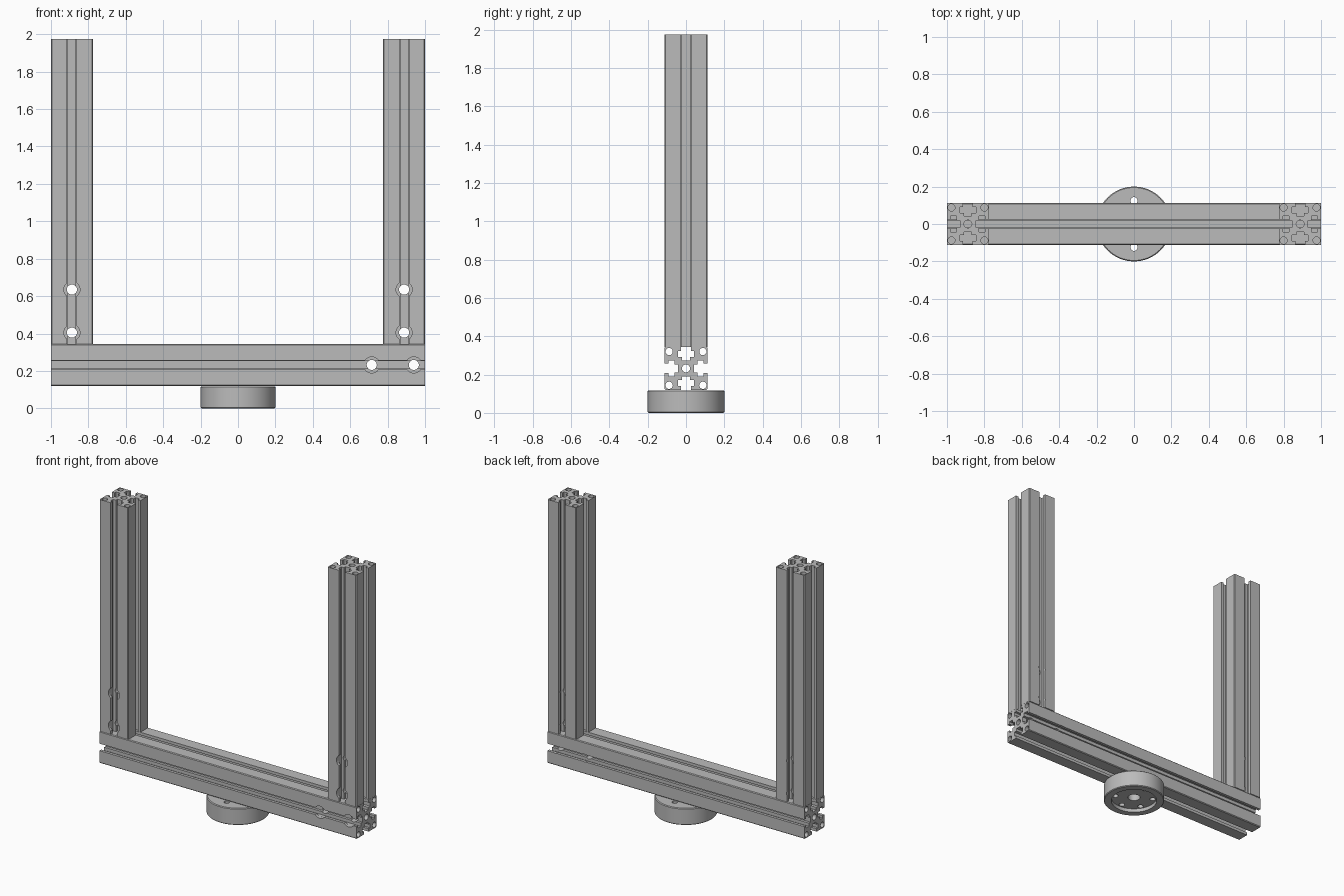
import bpy
import bmesh
from math import sin, cos, pi, radians
from mathutils import Matrix, Vector

cube = bpy.data.objects.get("Cube")
if cube:
    bpy.data.objects.remove(cube, do_unlink=True)

HALF = 0.112          # half width of the slotted rail
BEAM_Z = 0.232        # height of the beam's axis
POST_X = 0.888
POST_BASE, POST_TOP = 0.345, 1.975

metal = bpy.data.materials.new("grey aluminium")
metal.use_nodes = True
colour = (0.5, 0.5, 0.5, 1)
metal.diffuse_color = colour
metal.node_tree.nodes["Principled BSDF"].inputs["Base Color"].default_value = colour


def make_object(name, bm):
    bmesh.ops.recalc_face_normals(bm, faces=bm.faces)
    mesh = bpy.data.meshes.new(name)
    bm.to_mesh(mesh)
    bm.free()
    mesh.materials.append(metal)
    obj = bpy.data.objects.new(name, mesh)
    bpy.context.collection.objects.link(obj)
    return obj


def circle(cx, cy, r, n=24):
    return [(cx + r * cos(2 * pi * i / n), cy + r * sin(2 * pi * i / n)) for i in range(n)]


def rail_loops():
    """Outline of a four-slot rail, with its corner and centre bores."""
    c = HALF - 0.005
    slot = [(0.025, HALF), (0.025, 0.092), (0.042, 0.092),
            (0.042, 0.06), (0.02, 0.06), (0.02, 0.042)]
    side = [(c, HALF)] + slot + [(-x, y) for x, y in reversed(slot)] + [(-c, HALF)]
    outline = []
    for k in range(4):
        turn = Matrix.Rotation(k * pi / 2, 2)
        outline += [tuple(turn @ Vector(p)) for p in side]
    bores = [circle(sx * 0.088, sy * 0.088, 0.019) for sx in (-1, 1) for sy in (-1, 1)]
    return [outline, circle(0, 0, 0.021)] + bores


def rail(name, length, matrix):
    bm = bmesh.new()
    edges = []
    for loop in rail_loops():
        verts = [bm.verts.new((x, y, 0)) for x, y in loop]
        edges += [bm.edges.new((v, verts[i - 1])) for i, v in enumerate(verts)]
    bmesh.ops.triangle_fill(bm, edges=edges, use_beauty=True, normal=(0, 0, 1))
    grown = bmesh.ops.extrude_face_region(bm, geom=bm.faces[:], use_keep_orig=True)
    top = [g for g in grown["geom"] if isinstance(g, bmesh.types.BMVert)]
    bmesh.ops.translate(bm, verts=top, vec=(0, 0, length))
    bmesh.ops.transform(bm, matrix=matrix, verts=bm.verts)
    return make_object(name, bm)


def lathe(bm, profile, matrix=Matrix(), steps=32):
    """Turn a closed (radius, height) profile around the local z axis."""
    rings = []
    for i in range(steps):
        a = 2 * pi * i / steps
        rings.append([bm.verts.new(matrix @ Vector((r * cos(a), r * sin(a), z)))
                      for r, z in profile])
    n = len(profile)
    for i in range(steps):
        a, b = rings[i - 1], rings[i]
        for j in range(n):
            k = (j + 1) % n
            bm.faces.new((a[j], b[j], b[k], a[k]))


def cut(obj, bm):
    """Subtract a cutter mesh from the part and keep the result."""
    cutter = make_object("cutter", bm)
    cutter.hide_render = True
    mod = obj.modifiers.new("holes", "BOOLEAN")
    mod.operation = "DIFFERENCE"
    mod.solver = "EXACT"
    mod.object = cutter
    bpy.context.view_layer.update()
    graph = bpy.context.evaluated_depsgraph_get()
    result = bpy.data.meshes.new_from_object(obj.evaluated_get(graph))
    obj.modifiers.clear()
    obj.data = result
    bpy.data.objects.remove(cutter, do_unlink=True)


def bolt_holes(obj, places):
    """Counterbored holes from front to back."""
    bm = bmesh.new()
    for x, z in places:
        # local z runs from the front towards the back
        m = Matrix.Translation((x, 0, z)) @ Matrix.Rotation(-pi / 2, 4, "X")
        steps = [(0.043, -0.13), (0.043, -0.085), (0.027, -0.085), (0.027, 0.13)]
        rings = [[bm.verts.new(m @ Vector((px, py, h))) for px, py in circle(0, 0, r, 32)]
                 for r, h in steps]
        for a, b in zip(rings, rings[1:]):
            for i in range(len(a)):
                bm.faces.new((a[i - 1], a[i], b[i], b[i - 1]))
        bm.faces.new(rings[0])
        bm.faces.new(rings[-1])
    cut(obj, bm)


# Horizontal beam
lie_down = Matrix.Translation((-1, 0, BEAM_Z)) @ Matrix.Rotation(pi / 2, 4, "Y")
beam = rail("cross_beam", 2, lie_down)
bolt_holes(beam, [(0.715, BEAM_Z), (0.94, BEAM_Z)])
parts = [beam]

# Two uprights
for name, side in (("left_post", 1), ("right_post", -1)):
    x = side * POST_X
    post = rail(name, POST_TOP - POST_BASE, Matrix.Translation((x, 0, POST_BASE)))
    bolt_holes(post, [(x, 0.405), (x, 0.635)])
    parts.append(post)

# Round mounting flange with a recessed underside
bm = bmesh.new()
lathe(bm, [(0.04, 0.025), (0.15, 0.025), (0.15, 0), (0.195, 0), (0.2, 0.005),
           (0.2, 0.113), (0.195, 0.118), (0.04, 0.118)], steps=64)
flange = make_object("mounting_flange", bm)
bm = bmesh.new()
for k in range(6):
    a = pi / 2 + k * pi / 3
    spot = Matrix.Translation((0.125 * cos(a), 0.125 * sin(a), 0.06))
    bmesh.ops.create_cone(bm, cap_ends=True, segments=20, radius1=0.019,
                          radius2=0.019, depth=0.2, matrix=spot)
cut(flange, bm)
parts.append(flange)

# Smooth the bores and rounds, keep the edges sharp
bpy.ops.object.select_all(action="DESELECT")
for part in parts:
    part.select_set(True)
bpy.context.view_layer.objects.active = beam
bpy.ops.object.shade_smooth_by_angle(angle=radians(30))
